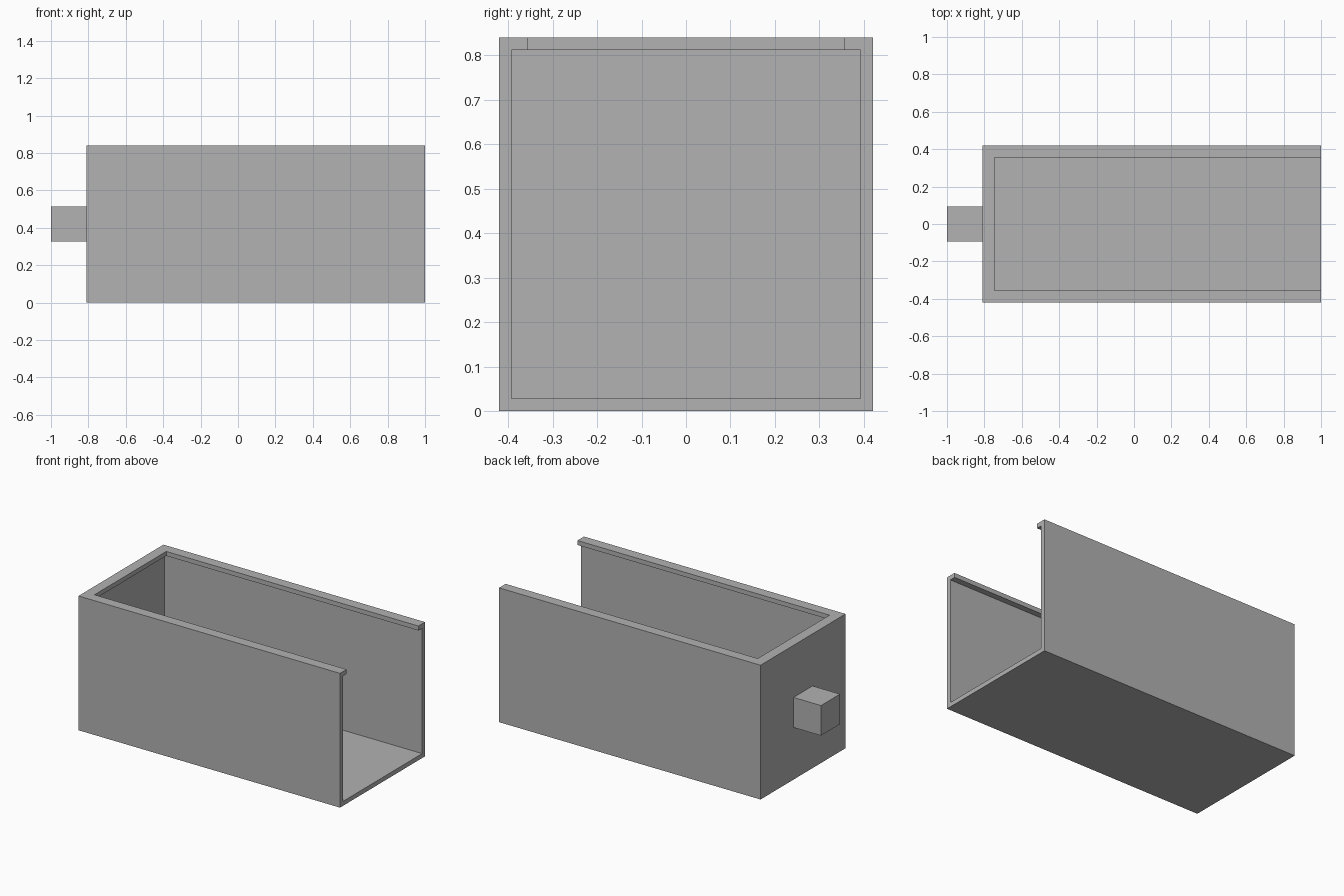
import bpy

if "Cube" in bpy.data.objects:
    bpy.data.objects.remove(bpy.data.objects["Cube"], do_unlink=True)

# Single plain grey
grey = bpy.data.materials.new("plain_grey")
grey.use_nodes = True
colour = (0.445, 0.445, 0.445, 1)
grey.diffuse_color = colour
grey.node_tree.nodes["Principled BSDF"].inputs["Base Color"].default_value = colour

BACK, FRONT = -0.81, 1.0     # closed and open ends of the tray
HALF, HEIGHT = 0.42, 0.84    # half width and height
WALL = 0.028                 # wall, floor and lip thickness
LIP = 0.065                  # width of the top rim


def box(name, x, y, z):
    """Box spanning the given (low, high) ranges."""
    spans = (x, y, z)
    bpy.ops.mesh.primitive_cube_add(size=1, location=[sum(s) / 2 for s in spans])
    ob = bpy.context.object
    ob.name = ob.data.name = name
    ob.scale = [s[1] - s[0] for s in spans]
    bpy.ops.object.transform_apply(location=False, rotation=False, scale=True)
    ob.data.materials.append(grey)
    return ob


def cut(target, cutter):
    """Subtract the cutter from the target, then discard it."""
    mod = target.modifiers.new("cut", "BOOLEAN")
    mod.operation, mod.solver, mod.object = "DIFFERENCE", "EXACT", cutter
    bpy.context.view_layer.objects.active = target
    bpy.ops.object.modifier_apply(modifier=mod.name)
    bpy.data.objects.remove(cutter, do_unlink=True)


# Tray: hollow, open at one end, with an overhanging rim round the top opening
tray = box("open_ended_tray", (BACK, FRONT), (-HALF, HALF), (0, HEIGHT))
inner = HALF - WALL
cut(tray, box("cavity_cutter", (BACK + WALL, FRONT + 0.1), (-inner, inner),
              (WALL, HEIGHT - WALL)))
opening = HALF - LIP
cut(tray, box("opening_cutter", (BACK + LIP, FRONT + 0.1), (-opening, opening),
              (HEIGHT / 2, HEIGHT + 0.1)))

# Square knob on the closed end
knob = 0.094
box("end_knob", (-1, BACK), (-knob, knob), (HEIGHT / 2 - knob, HEIGHT / 2 + knob))
